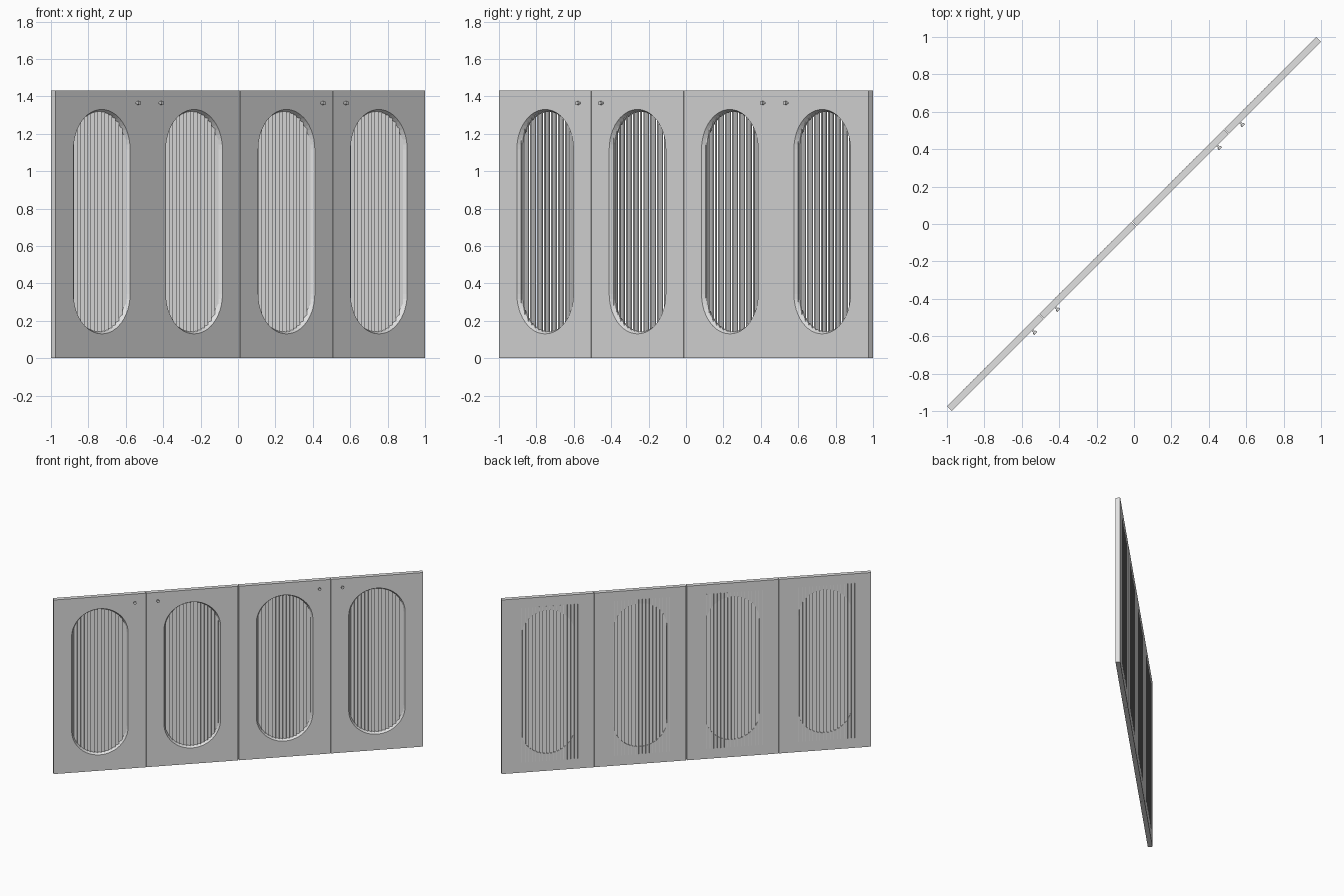
import bpy, bmesh, math
from mathutils import Matrix, Vector

if "Cube" in bpy.data.objects:
    bpy.data.objects.remove(bpy.data.objects["Cube"])

T = 0.0177          # half thickness of the screen
L = 1.3965          # half length of the screen
H = 1.43            # height
PW = 2 * L / 4      # panel pitch
TURN = Matrix.Rotation(math.radians(45), 4, 'Z')   # screen stands on the diagonal

grey = bpy.data.materials.new("light_grey")
grey.diffuse_color = (0.75, 0.75, 0.75, 1)
grey.use_nodes = True
grey.node_tree.nodes["Principled BSDF"].inputs["Base Color"].default_value = grey.diffuse_color


def finish(name, bm):
    bmesh.ops.recalc_face_normals(bm, faces=bm.faces)
    bm.transform(TURN)
    me = bpy.data.meshes.new(name)
    bm.to_mesh(me)
    bm.free()
    me.materials.append(grey)
    ob = bpy.data.objects.new(name, me)
    bpy.context.collection.objects.link(ob)
    return ob


# Opening: upright slot with half-round ends
R_OUT, R_IN = 0.214, 0.202
Z_LOW, Z_HIGH = 0.13 + R_OUT, 1.33 - R_OUT
SEG = 24
ANGLES = [(math.pi * i / SEG, Z_HIGH) for i in range(SEG + 1)] + \
         [(math.pi + math.pi * i / SEG, Z_LOW) for i in range(SEG + 1)]


def slot_loop(cx, r, y):
    return [(cx + r * math.cos(a), y, z + r * math.sin(a)) for a, z in ANGLES]


def frame_loop(x0, x1, y):
    pts = []
    for a, z in ANGLES:
        c, s = math.cos(a), math.sin(a)
        k = 1 / max(abs(c), abs(s))
        rise = H - Z_HIGH if z == Z_HIGH else Z_LOW
        pts.append(((x0 + x1) / 2 + (x1 - x0) / 2 * c * k, y, z + rise * s * k))
    return pts


def panel(name, x0, x1, cx):
    bm = bmesh.new()
    loops = [frame_loop(x0, x1, -T), slot_loop(cx, R_OUT, -T),
             slot_loop(cx, R_IN, 0.004), slot_loop(cx, R_IN, T),
             frame_loop(x0, x1, T)]
    rings = [[bm.verts.new(p) for p in lp] for lp in loops]
    n = len(ANGLES)
    for i, a in enumerate(rings):
        b = rings[(i + 1) % len(rings)]
        for j in range(n):
            k = (j + 1) % n
            bm.faces.new((a[j], a[k], b[k], b[j]))
    finish(name, bm)


# Tilted upright slats, just breaking through the back face
def slats(name, cx, count=17, half_span=0.21):
    bm = bmesh.new()
    for i in range(count):
        x = cx - half_span + 2 * half_span * i / (count - 1)
        m = Matrix.Translation((x, 0.009, 0.717)) @ \
            Matrix.Rotation(math.radians(-30), 4, 'Z') @ \
            Matrix.Diagonal((0.036, 0.004, 1.27, 1))
        bmesh.ops.create_cube(bm, size=1, matrix=m)
    finish(name, bm)


# Small knob: thin stem with a wider round head
def knob(name, x):
    bm = bmesh.new()
    for r, depth, y in ((0.006, 0.02, -T - 0.006), (0.011, 0.012, -T - 0.019)):
        m = Matrix.Translation((x, y, 1.364)) @ Matrix.Rotation(math.pi / 2, 4, 'X')
        bmesh.ops.create_cone(bm, cap_ends=True, segments=20, radius1=r,
                              radius2=r, depth=depth, matrix=m)
    ob = finish(name, bm)
    bpy.context.view_layer.objects.active = ob
    ob.select_set(True)
    bpy.ops.object.shade_smooth_by_angle()
    ob.select_set(False)


# Four panels with fine seams between them
half_gap = [0, 0.0015, 0.003, 0.0015, 0]
for i in range(4):
    left, right = -L + i * PW, -L + (i + 1) * PW
    centre = (left + right) / 2
    panel(f"panel_{i + 1}", left + half_gap[i], right - half_gap[i + 1], centre)
    slats(f"slats_{i + 1}", centre)

# A knob on each side of the two outer seams
for i, seam in enumerate((-PW, PW)):
    for j, side in enumerate((-1, 1)):
        knob(f"knob_{2 * i + j + 1}", seam + side * 0.087)
